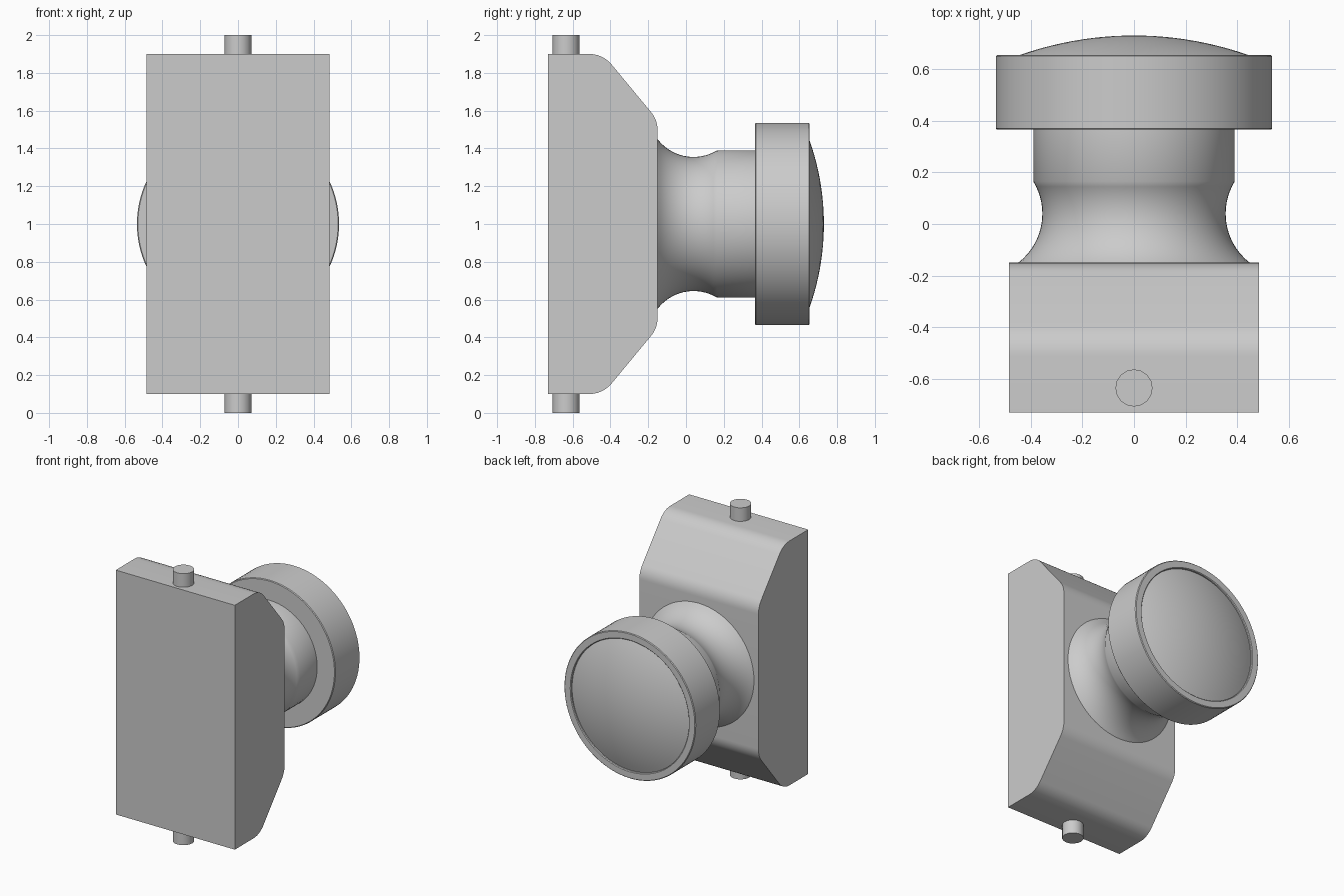
import bpy, bmesh, math
from mathutils import Vector, Matrix

cube = bpy.data.objects.get("Cube")
if cube:
    bpy.data.objects.remove(cube, do_unlink=True)

grey = bpy.data.materials.new("plain_grey")
grey.use_nodes = True
colour = (0.6, 0.6, 0.6, 1)
grey.diffuse_color = colour
grey.node_tree.nodes["Principled BSDF"].inputs["Base Color"].default_value = colour


def finish(name, bm, angle=30):
    """Turn a bmesh into a shaded object."""
    bmesh.ops.recalc_face_normals(bm, faces=bm.faces)
    mesh = bpy.data.meshes.new(name)
    bm.to_mesh(mesh)
    bm.free()
    mesh.materials.append(grey)
    obj = bpy.data.objects.new(name, mesh)
    bpy.context.collection.objects.link(obj)
    bpy.ops.object.select_all(action='DESELECT')
    obj.select_set(True)
    bpy.context.view_layer.objects.active = obj
    bpy.ops.object.shade_smooth_by_angle(angle=math.radians(angle))
    return obj


def lathe(name, profile, steps=64):
    """Spin (y, radius) points around the knob axis at z = 1."""
    bm = bmesh.new()
    verts = [bm.verts.new((r, y, 1)) for y, r in profile]
    edges = [bm.edges.new(pair) for pair in zip(verts, verts[1:])]
    bmesh.ops.spin(bm, geom=verts + edges, cent=(0, 0, 1), axis=(0, 1, 0),
                   angle=math.tau, steps=steps, use_duplicate=False)
    bmesh.ops.remove_doubles(bm, verts=bm.verts, dist=0.0005)
    return finish(name, bm)


def fillet(prev, corner, nxt, radius, steps=6):
    """Arc points rounding a corner of the block outline."""
    c = Vector(corner)
    a, b = (Vector(prev) - c).normalized(), (Vector(nxt) - c).normalized()
    half = a.angle(b) / 2
    centre = c + (a + b).normalized() * radius / math.sin(half)
    reach = radius / math.tan(half)
    start, end = c + a * reach - centre, c + b * reach - centre
    return [centre + start.lerp(end, i / steps).normalized() * radius
            for i in range(steps + 1)]


# Block: side outline with rounded chamfers, extruded across the width
top, shoulder, foot = (-0.44, 1.9), (-0.15, 1.55), (-0.15, 1.0)
upper = [Vector((-0.73, 1.9))]
upper += fillet(upper[0], top, shoulder, 0.15)
upper += fillet(top, shoulder, foot, 0.15)
outline = upper + [Vector((p.x, 2 - p.y)) for p in reversed(upper)]
bm = bmesh.new()
face = bm.faces.new([bm.verts.new((-0.485, p.x, p.y)) for p in outline])
side = bmesh.ops.extrude_face_region(bm, geom=[face], use_keep_orig=True)["geom"]
bmesh.ops.translate(bm, vec=(0.97, 0, 0),
                    verts=[v for v in side if isinstance(v, bmesh.types.BMVert)])
finish("mounting_block", bm)

# Pins at both ends of the block
for name, z in (("upper_pin", 1.945), ("lower_pin", 0.055)):
    bm = bmesh.new()
    bmesh.ops.create_cone(bm, cap_ends=True, segments=16, radius1=0.072,
                          radius2=0.072, depth=0.11,
                          matrix=Matrix.Translation((0, -0.635, z)))
    finish(name, bm)

# Neck: concave waist running into a straight collar
waist = []
for i in range(17):
    y = -0.155 + 0.32 * i / 16
    waist.append((y, 0.595 - math.sqrt(0.24 ** 2 - (y - 0.04) ** 2)))
lathe("knob_neck", [(-0.155, 0)] + waist + [(0.165, 0.39), (0.37, 0.39)])

# Knob: bevelled drum with a shallow recess holding a domed face
lathe("knob_rim", [(0.365, 0), (0.365, 0.53), (0.37, 0.535), (0.65, 0.535),
                   (0.655, 0.53), (0.655, 0.485), (0.65, 0.48), (0.638, 0.48)], 96)
R = 1.33
lathe("knob_dome", [(0.73 - R + math.sqrt(R * R - r * r), r)
                    for r in (0.48 * i / 12 for i in range(12, -1, -1))], 96)
